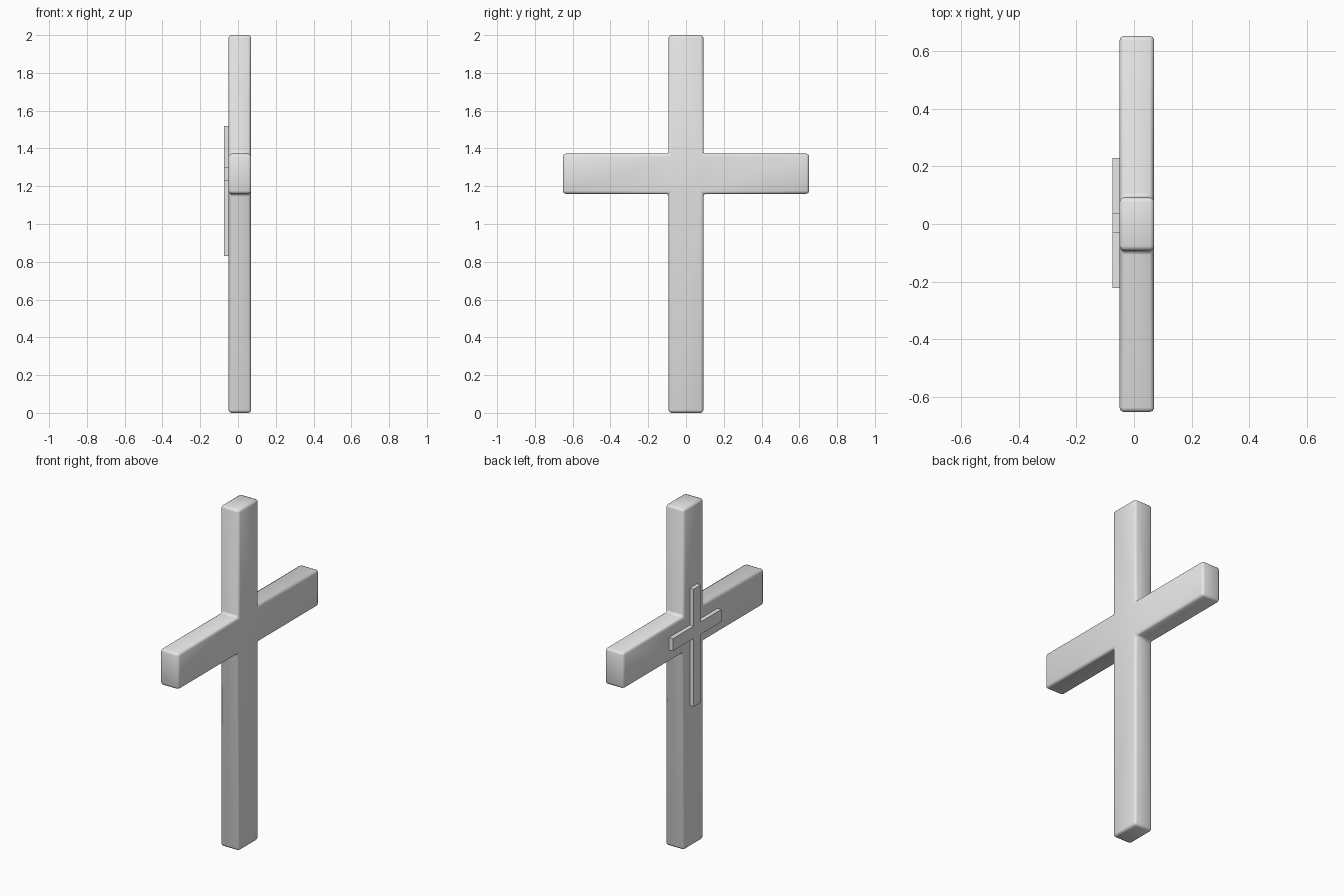
import bpy
import bmesh

default = bpy.data.objects.get("Cube")
if default:
    bpy.data.objects.remove(default, do_unlink=True)

grey = bpy.data.materials.new("light_grey")
grey.use_nodes = True
COLOUR = (0.8, 0.8, 0.8, 1.0)
grey.diffuse_color = COLOUR
grey.node_tree.nodes["Principled BSDF"].inputs["Base Color"].default_value = COLOUR


def make_cross(name, x0, x1, stem_y, stem_z, arm_y, arm_z):
    """Extrude one cross outline, drawn in the YZ plane, from x0 to x1."""
    (a, b), (bottom, top) = stem_y, stem_z
    (left, right), (low, high) = arm_y, arm_z
    outline = [(a, bottom), (b, bottom), (b, low), (right, low),
               (right, high), (b, high), (b, top), (a, top),
               (a, high), (left, high), (left, low), (a, low)]
    bm = bmesh.new()
    # Central square plus four limbs, so every face stays a clean quad
    v = [bm.verts.new((x0, y, z)) for y, z in outline]
    faces = [bm.faces.new([v[i] for i in quad]) for quad in
             ((0, 1, 2, 11), (2, 3, 4, 5), (5, 6, 7, 8),
              (8, 9, 10, 11), (11, 2, 5, 8))]
    new = bmesh.ops.extrude_face_region(bm, geom=faces, use_keep_orig=True)["geom"]
    for vert in new:
        if isinstance(vert, bmesh.types.BMVert):
            vert.co.x = x1
    bmesh.ops.recalc_face_normals(bm, faces=bm.faces)
    mesh = bpy.data.meshes.new(name)
    bm.to_mesh(mesh)
    bm.free()
    mesh.materials.append(grey)
    obj = bpy.data.objects.new(name, mesh)
    bpy.context.collection.objects.link(obj)
    return obj


# Large cross with softened edges and inner corners
body = make_cross("main_cross", -0.05, 0.07, (-0.092, 0.092), (0, 2),
                  (-0.652, 0.652), (1.16, 1.372))
bevel = body.modifiers.new("soft_edges", "BEVEL")
bevel.width = 0.015
bevel.segments = 2
bevel.limit_method = "ANGLE"
body.data.shade_smooth()

# Thin sharp-edged cross raised on the side face
make_cross("raised_small_cross", -0.075, -0.049, (-0.03, 0.036), (0.83, 1.52),
           (-0.222, 0.228), (1.23, 1.303))
